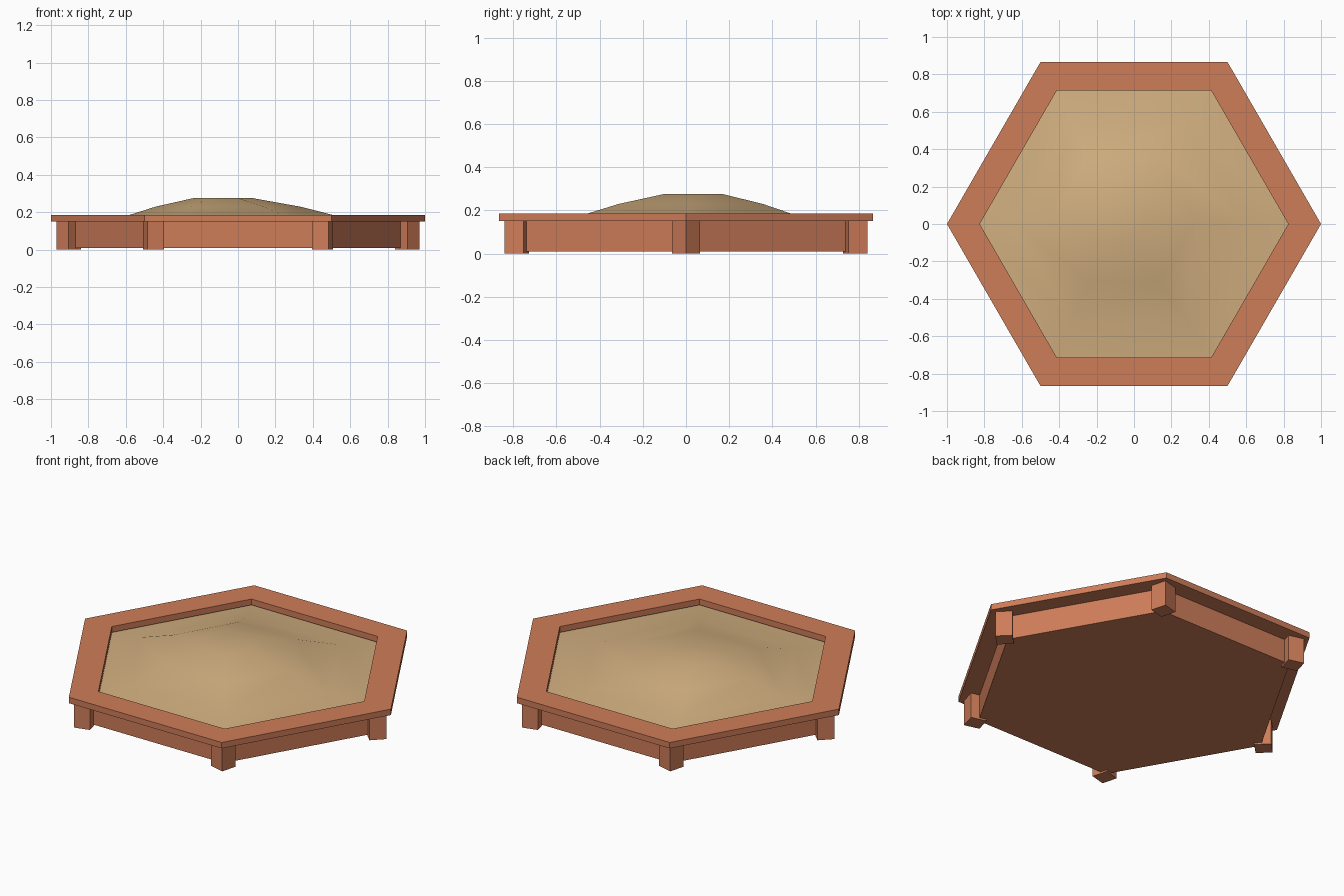
import bpy, bmesh, math
from mathutils import Vector

if "Cube" in bpy.data.objects:
    bpy.data.objects.remove(bpy.data.objects["Cube"])


def material(name, rgb):
    m = bpy.data.materials.new(name)
    m.diffuse_color = (*rgb, 1)
    m.use_nodes = True
    m.node_tree.nodes["Principled BSDF"].inputs["Base Color"].default_value = m.diffuse_color
    return m


WOOD = material("terracotta wood", (0.62, 0.205, 0.100))
SAND = material("sand", (0.64, 0.43, 0.215))


def ring(bm, r, z, sides=6, cx=0.0, cy=0.0, turn=0.0):
    return [bm.verts.new((cx + r * math.cos(turn + math.tau * i / sides),
                          cy + r * math.sin(turn + math.tau * i / sides), z))
            for i in range(sides)]


def bridge(bm, a, b):
    n = len(a)
    for i in range(n):
        j = (i + 1) % n
        bm.faces.new((a[i], a[j], b[j], b[i]))


def finish(bm, name, mat, smooth=False):
    bmesh.ops.recalc_face_normals(bm, faces=bm.faces)
    me = bpy.data.meshes.new(name)
    bm.to_mesh(me)
    bm.free()
    me.materials.append(mat)
    for p in me.polygons:
        p.use_smooth = smooth
    ob = bpy.data.objects.new(name, me)
    bpy.context.collection.objects.link(ob)
    return ob


# Flat hexagonal seat rim
bm = bmesh.new()
loops = [ring(bm, r, z) for r, z in ((1, .15), (1, .185), (.825, .185), (.825, .15))]
for k in range(4):
    bridge(bm, loops[k], loops[(k + 1) % 4])
finish(bm, "seat_rim", WOOD)

# Side walls with a closed floor, open on top
bm = bmesh.new()
loops = [ring(bm, r, z) for r, z in ((.886, .01), (.886, .15), (.85, .15), (.85, .03))]
for a, b in zip(loops, loops[1:]):
    bridge(bm, a, b)
bm.faces.new(loops[0])
bm.faces.new(loops[-1])
finish(bm, "wall_tray", WOOD)

# Six square corner posts, each with an edge pointing outwards
for i in range(6):
    a = math.tau * i / 6
    bm = bmesh.new()
    lo, hi = [ring(bm, .065, z, 4, .905 * math.cos(a), .905 * math.sin(a), a)
              for z in (0, .15)]
    bridge(bm, lo, hi)
    bm.faces.new(lo)
    bm.faces.new(hi)
    finish(bm, f"corner_post_{i + 1}", WOOD)

# Heaped sand: hexagonal rings whose centre drifts towards the peak
bm = bmesh.new()
loops = []
for r, z in ((.86, .14), (.62, .164), (.385, .23), (.16, .275)):
    t = (.86 - r) / .70
    loops.append(ring(bm, r, z, 6, -.08 * t, .033 * t))
for a, b in zip(loops, loops[1:]):
    bridge(bm, a, b)
bm.faces.new(loops[-1])
sand = finish(bm, "sand_heap", SAND, True)
if sum(p.normal.z for p in sand.data.polygons) < 0:
    sand.data.flip_normals()
